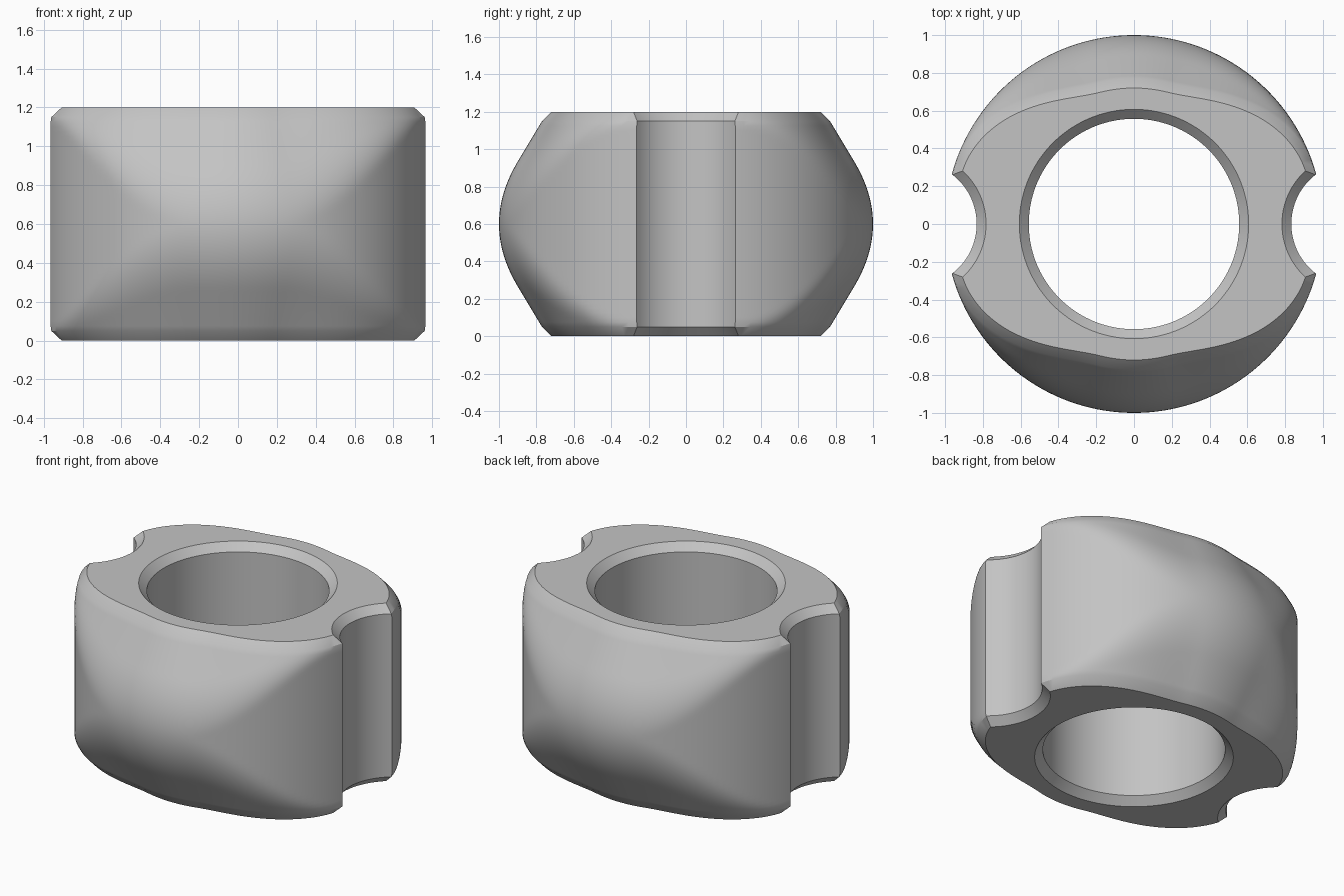
import bpy, bmesh, math

cube = bpy.data.objects.get("Cube")
if cube:
    bpy.data.objects.remove(cube, do_unlink=True)

HEIGHT, CHAMFER, HOLE = 1.2, 0.05, 0.557
SEGMENTS, LEVELS = 160, 44

grey = bpy.data.materials.new("light grey")
grey.use_nodes = True
grey.diffuse_color = (0.55, 0.55, 0.55, 1)
grey.node_tree.nodes["Principled BSDF"].inputs["Base Color"].default_value = grey.diffuse_color


def rim_radius(angle):
    """Wavy outline of the flat ends: narrow at front and back, wide at the sides."""
    from_y = math.degrees(math.acos(min(1, abs(math.sin(angle)))))
    t = min(max((from_y - 14) / 59, 0), 1)
    return 0.72 + 0.23 * t * t * (3 - 2 * t)


def wall_radius(angle, z):
    """Round wall blended softly into the sloping front and back, with chamfered rims."""
    rim, depth = rim_radius(angle), min(z, HEIGHT - z)
    slope = rim + 0.02 + 0.6 * depth
    soft = 0.36 * (1 - rim)
    blend = max(soft - abs(1 - slope), 0) / soft
    wall = min(1, slope) - blend * blend * soft / 4
    return min(wall, rim + depth)


def sweep(name, section, segments, centre_x=0, closed=True):
    """Turn a section of (radius, z) points, given per angle, into a solid."""
    bm = bmesh.new()
    rings = []
    for i in range(segments):
        a = math.tau * i / segments
        rings.append([bm.verts.new((centre_x + r * math.cos(a), r * math.sin(a), z))
                      for r, z in section(a)])
    count = len(rings[0])
    for i, ring in enumerate(rings):
        following = rings[(i + 1) % segments]
        for j in range(count if closed else count - 1):
            k = (j + 1) % count
            bm.faces.new((ring[j], following[j], following[k], ring[k]))
    if not closed:
        bm.faces.new([r[0] for r in reversed(rings)])
        bm.faces.new([r[-1] for r in rings])
    bmesh.ops.recalc_face_normals(bm, faces=bm.faces)
    mesh = bpy.data.meshes.new(name)
    bm.to_mesh(mesh)
    bm.free()
    mesh.materials.append(grey)
    obj = bpy.data.objects.new(name, mesh)
    bpy.context.collection.objects.link(obj)
    return obj


# Collar body: shaped outer wall and chamfered through hole
inner_span = HEIGHT - 2 * CHAMFER
heights = [0] + [CHAMFER + inner_span * i / LEVELS for i in range(LEVELS + 1)] + [HEIGHT]


def body_section(angle):
    outer = [(wall_radius(angle, z), z) for z in heights]
    hole = [(HOLE + CHAMFER, HEIGHT), (HOLE, HEIGHT - CHAMFER),
            (HOLE, CHAMFER), (HOLE + CHAMFER, 0)]
    return outer + hole


body = sweep("collar_body", body_section, SEGMENTS)

# Side notches: round grooves flared at both ends
NOTCH, EXTRA = 0.33, 0.1


def notch_section(angle):
    flare = NOTCH + CHAMFER + EXTRA
    return [(flare, -EXTRA), (NOTCH, CHAMFER),
            (NOTCH, HEIGHT - CHAMFER), (flare, HEIGHT + EXTRA)]


for side, name in ((1, "left_notch_cutter"), (-1, "right_notch_cutter")):
    cutter = sweep(name, notch_section, 96, side * 1.163, closed=False)
    cutter.hide_render = True
    cut = body.modifiers.new(name, 'BOOLEAN')
    cut.operation = 'DIFFERENCE'
    cut.solver = 'EXACT'
    cut.object = cutter

# Apply the cuts, drop the cutters and shade
bpy.context.view_layer.objects.active = body
body.select_set(True)
for modifier in list(body.modifiers):
    cutter = modifier.object
    bpy.ops.object.modifier_apply(modifier=modifier.name)
    bpy.data.objects.remove(cutter, do_unlink=True)
bpy.ops.object.shade_smooth_by_angle(angle=math.radians(30))
